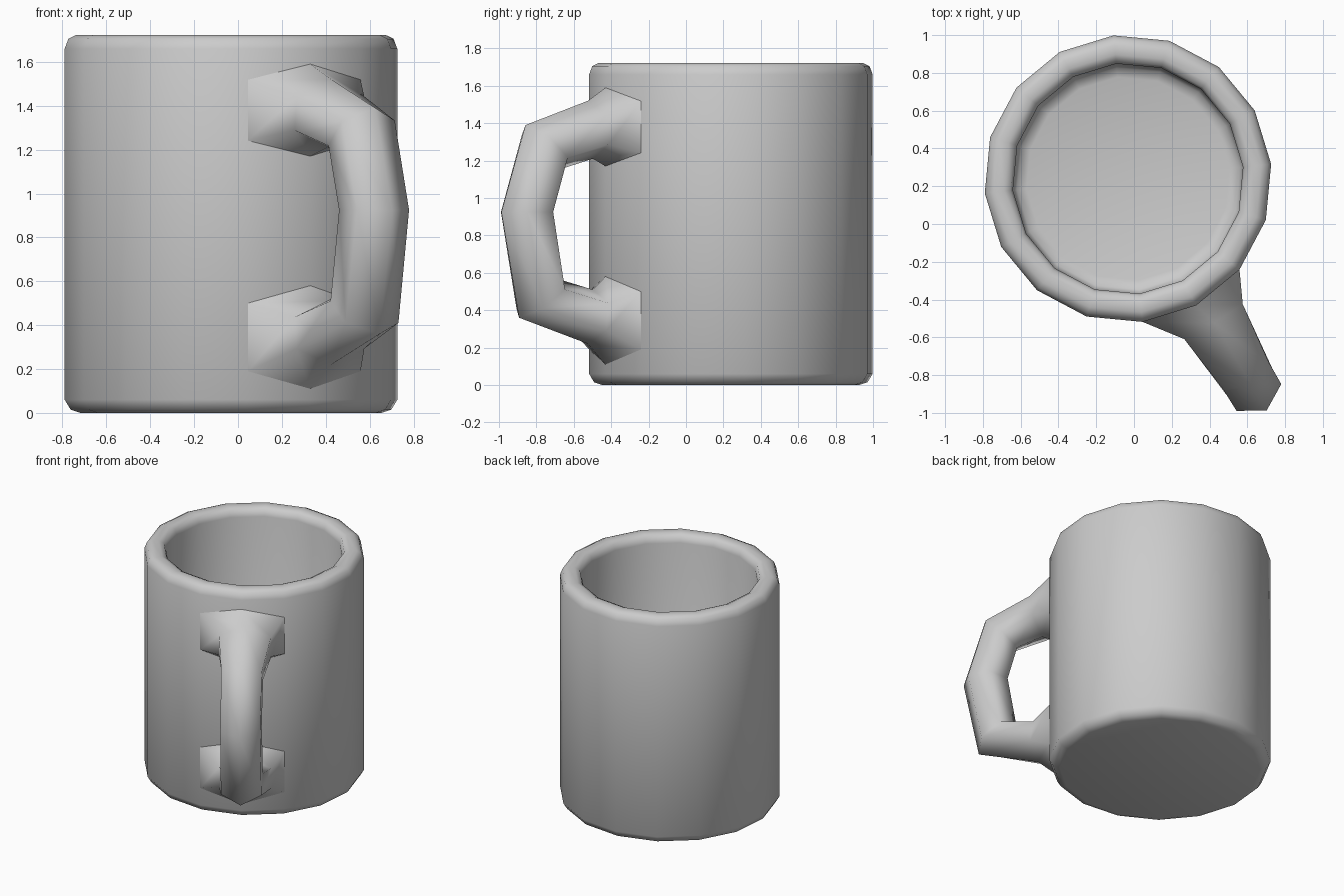
import bpy, bmesh
from math import cos, sin, radians

if "Cube" in bpy.data.objects:
    bpy.data.objects.remove(bpy.data.objects["Cube"])

CX, CY, R = -0.032, 0.24, 0.762
SIDES, PHASE = 16, 5.8


def skin(bm, rings):
    """Bridge a list of equal-length closed vertex rings."""
    for a, b in zip(rings, rings[1:]):
        n = len(a)
        for i in range(n):
            j = (i + 1) % n
            bm.faces.new((a[i], a[j], b[j], b[i]))


def finish(bm, name):
    bmesh.ops.recalc_face_normals(bm, faces=bm.faces)
    for f in bm.faces:
        f.smooth = True
    mesh = bpy.data.meshes.new(name)
    bm.to_mesh(mesh)
    bm.free()
    obj = bpy.data.objects.new(name, mesh)
    bpy.context.collection.objects.link(obj)
    return obj


def polar(r, deg, z):
    return (CX + r * cos(radians(deg)), CY + r * sin(radians(deg)), z)


# Cup body: hollow 16-sided lathe with rounded rim and foot
profile = [(0.69, 0), (0.735, 0.015), (R, 0.06), (R, 1.66), (0.745, 1.705),
           (0.71, 1.722), (0.66, 1.722), (0.625, 1.705), (0.612, 1.66),
           (0.612, 0.19), (0.59, 0.145), (0.54, 0.13)]
bm = bmesh.new()
rings = [[bm.verts.new(polar(r, PHASE + 360 / SIDES * i, z)) for i in range(SIDES)]
         for r, z in profile]
skin(bm, rings)
bm.faces.new(rings[0])
bm.faces.new(rings[-1])
finish(bm, "cup_body")

# Handle: six-sided tube whose ends flare onto two wall facets
AXIS = radians(-59.1)


def plane_point(s, lat, z):
    return (CX + s * cos(AXIS) - lat * sin(AXIS),
            CY + s * sin(AXIS) + lat * cos(AXIS), z)


def tube_ring(outer, inner, w):
    def side(t, lat):
        s, z = (o + (i - o) * t for o, i in zip(outer, inner))
        return plane_point(s, lat, z)
    return [plane_point(outer[0], 0, outer[1]), side(.25, w), side(.75, w),
            plane_point(inner[0], 0, inner[1]), side(.75, -w), side(.25, -w)]


def root_ring(z_outer, z_inner):
    left, mid, right = (PHASE - 22.5 * k for k in (4, 3, 2))
    za, zb = (z_outer + (z_inner - z_outer) * t for t in (.17, .83))
    return [polar(R, mid, z_outer), polar(R, right, za), polar(R, right, zb),
            polar(R, mid, z_inner), polar(R, left, zb), polar(R, left, za)]


sections = [
    root_ring(1.59, 1.17),
    tube_ring((0.89, 1.52), (0.86, 1.21), 0.18),
    tube_ring((1.28, 1.39), (1.04, 1.16), 0.14),
    tube_ring((1.43, 0.925), (1.11, 0.925), 0.138),
    tube_ring((1.32, 0.36), (1.05, 0.56), 0.14),
    tube_ring((0.89, 0.22), (0.86, 0.51), 0.18),
    root_ring(0.11, 0.58),
]
bm = bmesh.new()
skin(bm, [[bm.verts.new(p) for p in ring] for ring in sections])
finish(bm, "handle")
